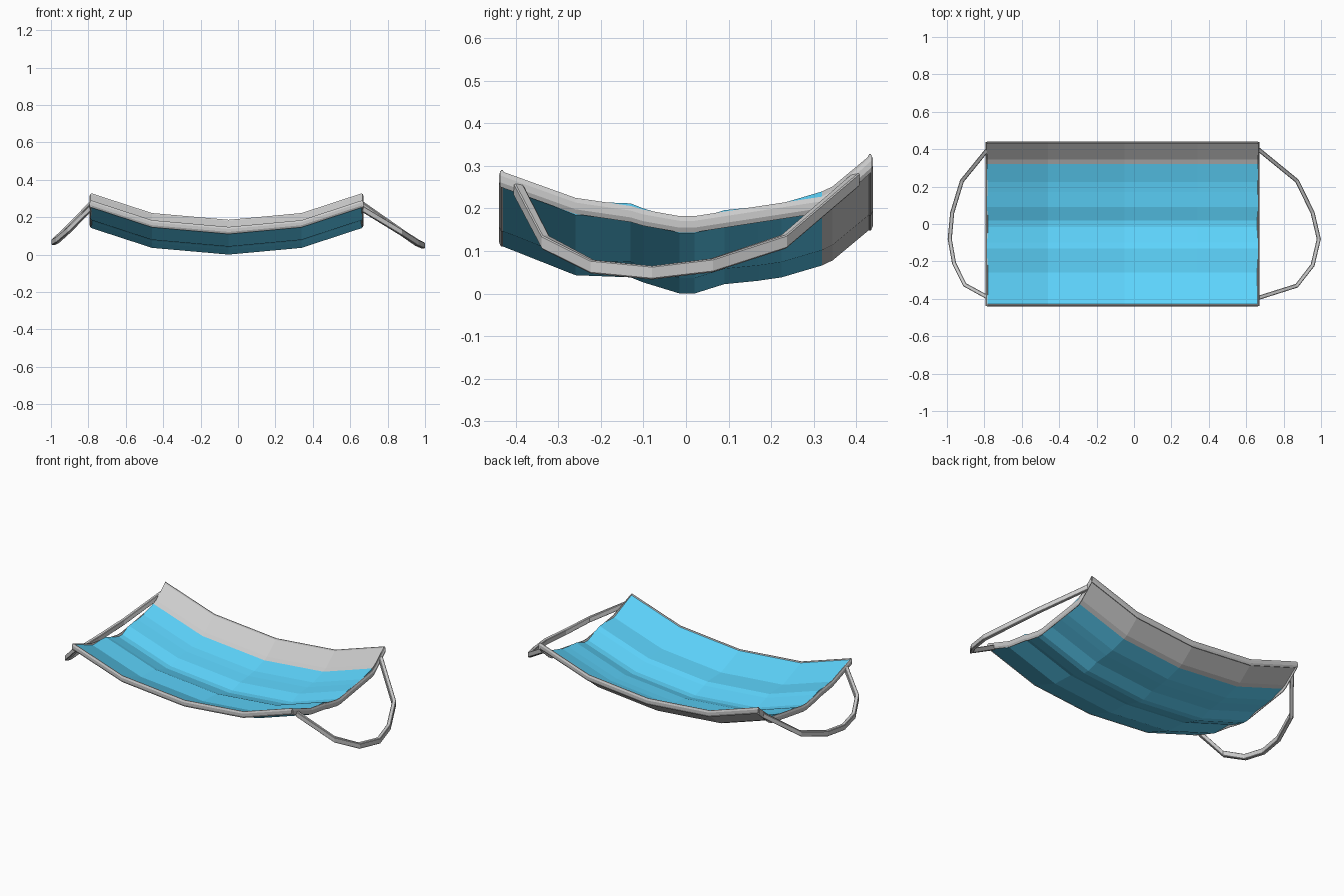
import bpy, bmesh
from mathutils import Vector

if "Cube" in bpy.data.objects:
    bpy.data.objects.remove(bpy.data.objects["Cube"])

# Stations across the mask: x, rise of the curve at that station
XS = [(-0.785, 0.142), (-0.46, 0.036), (-0.05, 0.0), (0.34, 0.036), (0.663, 0.142)]
# Pleated section along the centre line: y, height of the outer layer
PANEL = [(-0.434, 0.112), (-0.26, 0.043), (-0.13, 0.038), (-0.10, 0.026),
         (-0.015, 0.0), (0.02, 0.0), (0.09, 0.022), (0.17, 0.030),
         (0.225, 0.038), (0.32, 0.066)]
BAND = [(0.32, 0.066), (0.345, 0.078), (0.434, 0.152)]
LAYER_GAP = 0.032

blue = bpy.data.materials.new("blue_fabric")
blue.diffuse_color = (0.11, 0.66, 0.98, 1)
blue.use_nodes = True
blue.node_tree.nodes["Principled BSDF"].inputs["Base Color"].default_value = blue.diffuse_color


def make_object(name, bm, mat=None):
    bmesh.ops.recalc_face_normals(bm, faces=bm.faces)
    mesh = bpy.data.meshes.new(name)
    bm.to_mesh(mesh)
    bm.free()
    ob = bpy.data.objects.new(name, mesh)
    bpy.context.collection.objects.link(ob)
    if mat:
        mesh.materials.append(mat)
    return ob


def skin(bm, rows):
    """Bridge closed rings and cap both ends."""
    for a, b in zip(rows, rows[1:]):
        n = len(a)
        for i in range(n):
            j = (i + 1) % n
            bm.faces.new((a[i], a[j], b[j], b[i]))
    bm.faces.new(rows[0])
    bm.faces.new(rows[-1])


def fabric(name, profile, mat=None):
    """Inner and outer fabric layer, curved across the mask."""
    bm = bmesh.new()
    for lift in (0, LAYER_GAP):
        rows = [[bm.verts.new((x, y, z + rise + lift)) for x, rise in XS]
                for y, z in profile]
        for a, b in zip(rows, rows[1:]):
            for i in range(len(XS) - 1):
                q = (a[i], a[i + 1], b[i + 1], b[i])
                bm.faces.new(q if lift else q[::-1])
    # Close the open border between the layers
    bmesh.ops.bridge_loops(bm, edges=[e for e in bm.edges if e.is_boundary])
    return make_object(name, bm, mat)


def sweep(name, path, w, h, bw, bh):
    """Sweep an upright chamfered strip section along an open path."""
    section = [(-w, -h + bh), (-w + bw, -h), (w - bw, -h), (w, -h + bh),
               (w, h - bh), (w - bw, h), (-w + bw, h), (-w, h - bh)]
    pts = [Vector(p) for p in path]
    bm = bmesh.new()
    rings = []
    for i, p in enumerate(pts):
        t = (pts[min(i + 1, len(pts) - 1)] - pts[max(i - 1, 0)]).normalized()
        side = t.cross(Vector((0, 0, 1))).normalized()
        rings.append([bm.verts.new(p + side * u + Vector((0, 0, v)))
                      for u, v in section])
    skin(bm, rings)
    return make_object(name, bm)


# Fabric and nose band
fabric("pleated_panel", PANEL, blue)
fabric("nose_band", BAND)

# Edge binding: front, rear and both sides
for name, y, mid in (("front_binding", -0.433, 0.129),
                     ("rear_binding", 0.433, 0.167)):
    sweep(name, [(x, y, mid + rise) for x, rise in XS], 0.007, 0.019, 0.005, 0.011)
SIDE = [(-0.438, 0.270), (-0.26, 0.206), (-0.13, 0.187), (-0.10, 0.178),
        (-0.015, 0.163), (0.02, 0.163), (0.32, 0.209), (0.345, 0.223), (0.438, 0.306)]
for name, x in (("left_binding", -0.786), ("right_binding", 0.664)):
    sweep(name, [(x, y, z) for y, z in SIDE], 0.007, 0.019, 0.005, 0.011)

# Ear loops
RIGHT = [(0.664, 0.40, 0.268), (0.872, 0.23, 0.122), (0.955, 0.06, 0.066),
         (0.988, -0.08, 0.049), (0.955, -0.22, 0.063), (0.870, -0.33, 0.120),
         (0.664, -0.395, 0.245)]
LEFT = [(-0.786, 0.395, 0.268), (-0.92, 0.23, 0.130), (-0.972, 0.06, 0.080),
        (-0.985, -0.08, 0.068), (-0.962, -0.21, 0.080), (-0.905, -0.325, 0.130),
        (-0.786, -0.39, 0.248)]
sweep("right_ear_loop", RIGHT, 0.011, 0.016, 0.003, 0.003)
sweep("left_ear_loop", LEFT, 0.011, 0.016, 0.003, 0.003)
